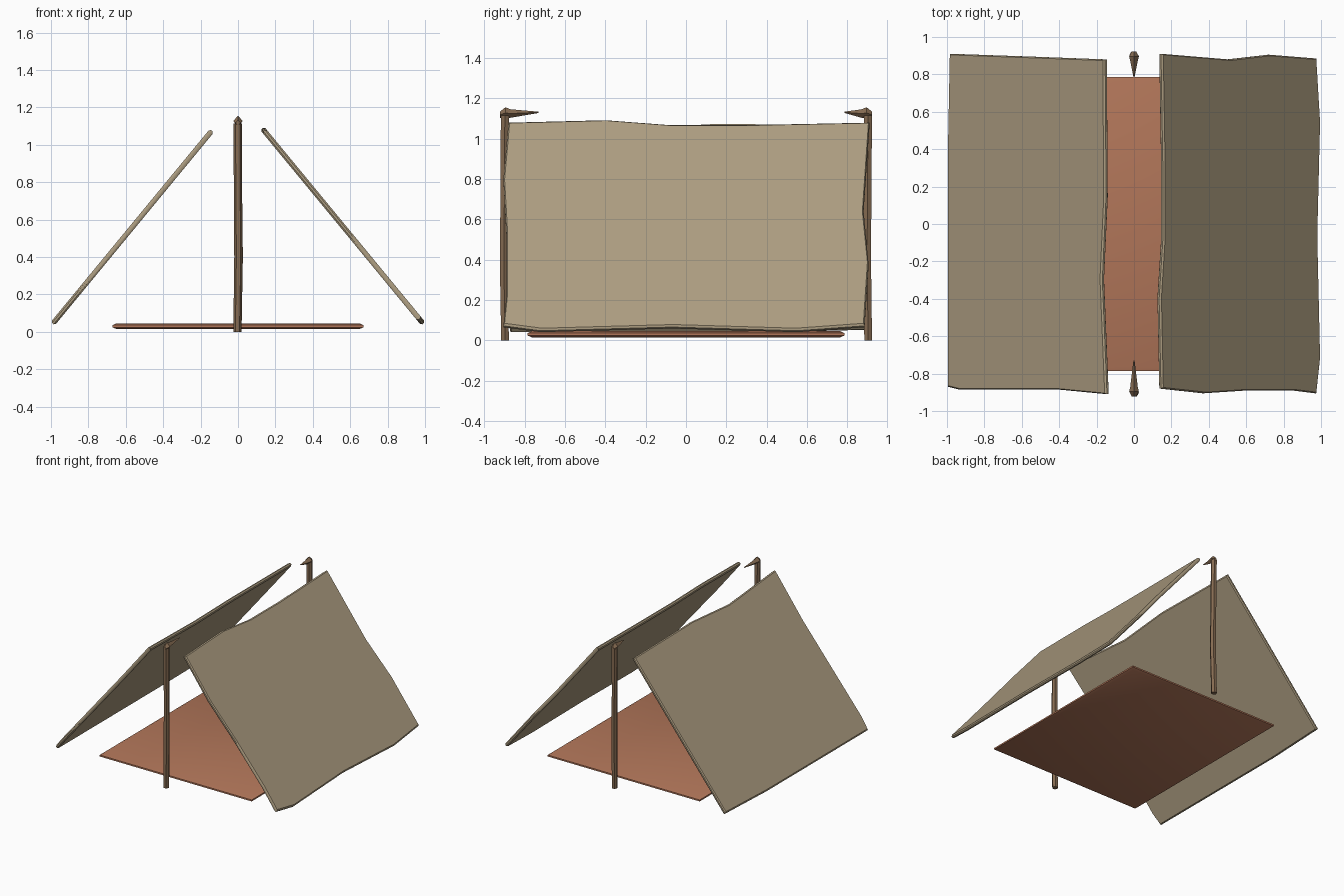
import bpy, bmesh
from math import cos, sin, pi
from mathutils import Vector

if "Cube" in bpy.data.objects:
    bpy.data.objects.remove(bpy.data.objects["Cube"])


def material(name, rgb):
    m = bpy.data.materials.new(name)
    m.diffuse_color = (*rgb, 1)
    m.use_nodes = True
    m.node_tree.nodes["Principled BSDF"].inputs["Base Color"].default_value = m.diffuse_color
    return m


CANVAS = material("canvas", (0.42, 0.34, 0.22))
WOOD = material("wood", (0.24, 0.15, 0.085))
CLAY = material("mat_cloth", (0.44, 0.18, 0.10))


def loft(name, rings, mat):
    """Skin equal-length vertex rings and cap both ends."""
    bm = bmesh.new()
    vr = [[bm.verts.new(p) for p in r] for r in rings]
    n = len(vr[0])
    for a, b in zip(vr, vr[1:]):
        for i in range(n):
            j = (i + 1) % n
            bm.faces.new((a[i], a[j], b[j], b[i]))
    bm.faces.new(vr[0][::-1])
    bm.faces.new(vr[-1])
    bmesh.ops.triangulate(bm, faces=[f for f in bm.faces if len(f.verts) > 4])
    bmesh.ops.recalc_face_normals(bm, faces=bm.faces)
    me = bpy.data.meshes.new(name)
    bm.to_mesh(me)
    bm.free()
    ob = bpy.data.objects.new(name, me)
    bpy.context.collection.objects.link(ob)
    me.materials.append(mat)
    bpy.context.view_layer.objects.active = ob
    ob.select_set(True)
    bpy.ops.object.shade_smooth_by_angle(angle=0.6)
    ob.select_set(False)
    return ob


def slab(name, outline, place, half, rim, mat):
    """Thin sheet with a pointed rim; place() maps (x, y, height) to space."""
    cx = sum(p[0] for p in outline) / len(outline)

    def ring(inset, h):
        return [place(x - inset * (1 if x > cx else -1),
                      y - inset * (1 if y > 0 else -1), h) for x, y in outline]
    return loft(name, [ring(rim, -half), ring(0, -half * 0.4),
                       ring(0, half * 0.4), ring(rim, half)], mat)


def slope(side):
    normal = Vector((side * 0.771, 0, 0.637))
    return lambda x, y, h: Vector((x, y, 1.075 - 1.213 * (abs(x) - 0.14))) + normal * h


# Canvas sheets with ragged edges, drawn in plan
left = [(-0.15, 0.88), (-0.55, 0.895), (-0.98, 0.91), (-0.99, 0.4), (-0.99, -0.3),
        (-0.99, -0.87), (-0.93, -0.885), (-0.4, -0.885), (-0.14, -0.91),
        (-0.165, -0.3), (-0.145, 0.15)]
right = [(0.14, 0.91), (0.15, 0.3), (0.15, -0.08), (0.13, -0.4), (0.14, -0.88),
         (0.37, -0.905), (0.6, -0.89), (0.85, -0.89), (0.97, -0.905), (0.99, -0.72),
         (0.975, -0.07), (0.99, 0.55), (0.97, 0.885), (0.72, 0.905), (0.5, 0.88)]
slab("left_canvas", left, slope(-1), 0.014, 0.006, CANVAS)
slab("right_canvas", right, slope(1), 0.014, 0.006, CANVAS)

# Ground mat
slab("ground_mat", [(-0.67, -0.785), (0.67, -0.785), (0.67, 0.785), (-0.67, 0.785)],
     lambda x, y, h: Vector((x, y, 0.03 + h)), 0.015, 0.02, CLAY)

# Poles, each with a tapered peg head pointing inwards
for side, label, tip in ((-1, "front", 0.73), (1, "back", 0.785)):
    shaft = ((0, 0.022, -0.003), (0.4, 0.023, 0.003), (0.75, 0.022, 0), (1.115, 0.023, -0.002))
    loft(label + "_pole",
         [[(r * cos(i * pi / 3) + dx, side * 0.9 + r * sin(i * pi / 3) - dx, z)
           for i in range(6)] for z, r, dx in shaft], WOOD)
    head = ((0.923, 1.117, 0.012, 0.016), (0.895, 1.127, 0.026, 0.028),
            (0.87, 1.124, 0.02, 0.021), (tip, 1.13, 0.003, 0.003))
    loft(label + "_peg",
         [[(w, side * y, z), (0, side * y, z + h), (-w, side * y, z), (0, side * y, z - h)]
          for y, z, w, h in head], WOOD)
